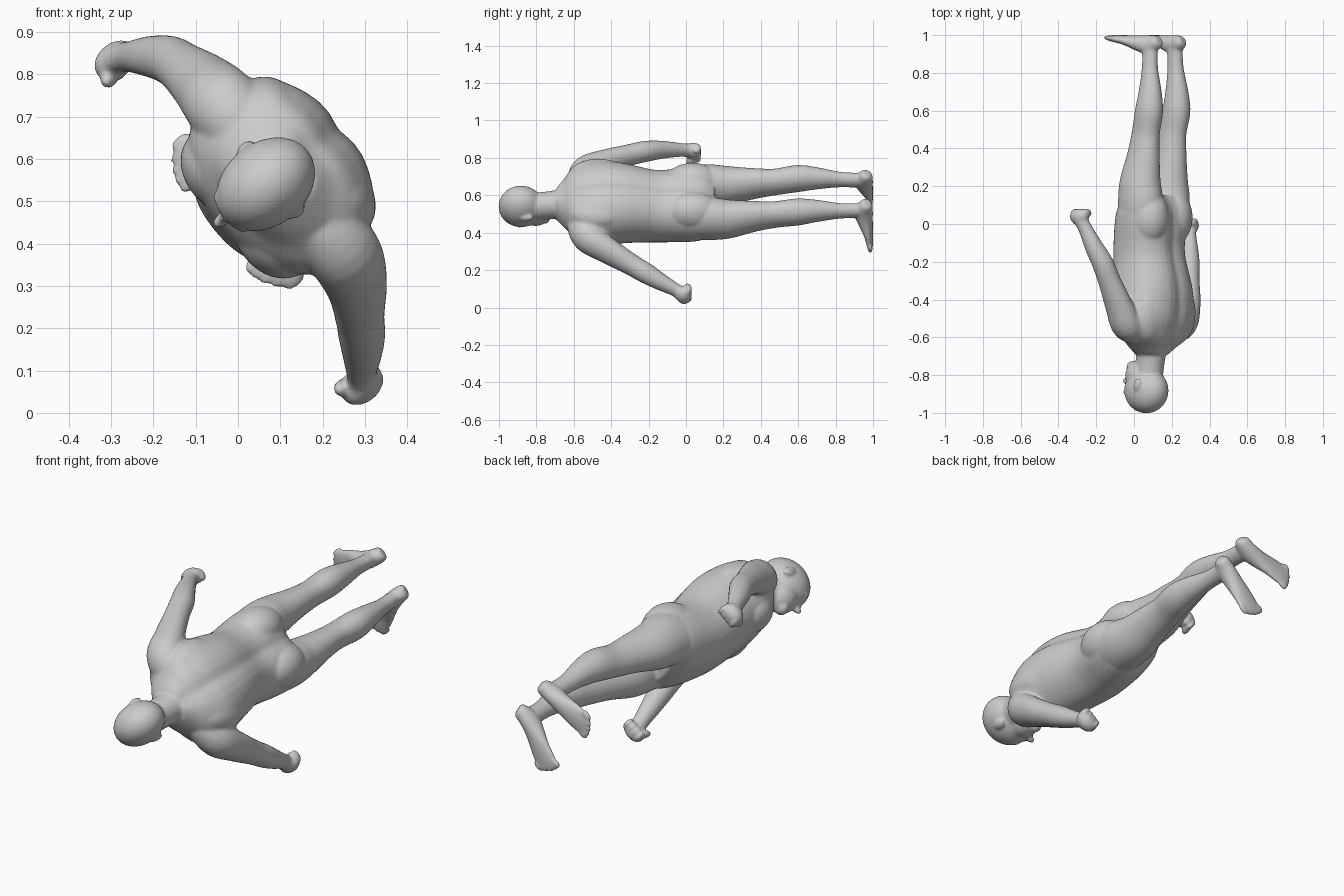
import bpy, bmesh, math
from mathutils import Vector, Matrix

# Body space: (lateral, forward, along), 'along' runs from crown (-1) to soles (+1)
bm = bmesh.new()

def smooth_rows(rows, n=5):
    out = []
    for i in range(len(rows) - 1):
        p0, p1 = rows[max(i - 1, 0)], rows[i]
        p2, p3 = rows[i + 1], rows[min(i + 2, len(rows) - 1)]
        for k in range(n):
            t = k / n
            out.append([0.5 * (2*b + (c-a)*t + (2*a-5*b+4*c-d)*t*t + (3*b-a-3*c+d)*t**3)
                        for a, b, c, d in zip(p0, p1, p2, p3)])
    return out + [list(rows[-1])]

def tube(rows, power=2.0, groove=0.0, sides=40):
    """Loft rows of (lateral, forward, along, half width, half depth)."""
    rows = smooth_rows(rows)
    pts = [Vector(r[:3]) for r in rows]
    rings = []
    for i, r in enumerate(rows):
        t = (pts[min(i + 1, len(pts) - 1)] - pts[max(i - 1, 0)]).normalized()
        u = (Vector((1, 0, 0)) - t * t.x).normalized()
        v = t.cross(u)
        ring = []
        for k in range(sides):
            an = 2 * math.pi * k / sides
            c, s = math.cos(an), math.sin(an)
            x = math.copysign(abs(c) ** (2 / power), c) * r[3]
            y = math.copysign(abs(s) ** (2 / power), s) * r[4]
            p = pts[i] + u * x + v * y
            if groove and p.y < r[1]:
                p.y += groove * math.exp(-(x / 0.04) ** 2)
            ring.append(bm.verts.new(p))
        rings.append(ring)
    for a, b in zip(rings, rings[1:]):
        for k in range(sides):
            j = (k + 1) % sides
            bm.faces.new((a[k], a[j], b[j], b[k]))
    bm.faces.new(rings[0][::-1])
    bm.faces.new(rings[-1])

def blob(c, r, tilt=0.0):
    m = Matrix.Translation(c) @ Matrix.Rotation(tilt, 4, 'X') @ Matrix.Diagonal((*r, 1))
    bmesh.ops.create_uvsphere(bm, u_segments=28, v_segments=18, radius=1, matrix=m)

# Torso with spine groove
tube([(0, -.01, -.69, .085, .085), (0, -.01, -.64, .15, .118), (0, -.015, -.58, .225, .153),
      (0, -.015, -.50, .25, .182), (0, -.012, -.36, .222, .190), (0, .010, -.2, .196, .178),
      (0, .012, -.1, .198, .170), (0, .0, 0, .210, .166), (0, -.01, .08, .210, .150),
      (0, -.01, .15, .17, .11)], power=2.25, groove=.014)
# Neck
tube([(0, .0, -.62, .11, .10), (0, 0, -.69, .078, .080), (0, .01, -.76, .072, .078),
      (0, .02, -.82, .072, .08)])

# Head: skull, jaw, chin, nose, brow, lips
blob((-.008, .025, -.882), (.099, .128, .120))
blob((-.008, .065, -.805), (.077, .084, .088))
blob((-.008, .118, -.755), (.037, .032, .030))
blob((-.008, .150, -.83), (.017, .036, .020))
blob((-.008, .142, -.855), (.012, .022, .036), -.3)
blob((-.008, .131, -.89), (.06, .022, .016))
blob((-.008, .138, -.79), (.03, .013, .014))

for s in (-1, 1):
    # Ear
    blob((s * .098 - .008, .008, -.85), (.012, .022, .035), .2)
    # Chest and shoulder blade
    blob((s * .10, .085, -.46), (.110, .088, .12))
    blob((s * .12, -.09, -.47), (.105, .080, .16))
    # Buttock
    blob((s * .098, -.062, .035), (.105, .114, .15))
    # Leg
    tube([(s * .10, -.01, .02, .107, .13), (s * .112, -.02, .12, .106, .128),
          (s * .115, -.02, .22, .098, .116), (s * .113, -.04, .36, .075, .094),
          (s * .112, -.055, .48, .064, .08), (s * .115, -.080, .60, .068, .078),
          (s * .112, -.085, .70, .056, .064), (s * .108, -.080, .82, .039, .046),
          (s * .105, -.078, .91, .036, .045), (s * .105, -.078, .97, .036, .05)])
    # Foot
    tube([(s * .100, -.140, .968, .024, .02), (s * .100, -.125, .963, .036, .036),
          (s * .106, -.07, .950, .041, .050), (s * .120, -.01, .958, .046, .042),
          (s * .143, .06, .974, .056, .026), (s * .160, .12, .982, .060, .018),
          (s * .166, .15, .986, .054, .013)])
    # Toes
    for k in range(5):
        blob((s * (.122 + .023 * k), .164 - .003 * k * k, .986),
             (.017 if k == 0 else .0125, .030, .013))

# Arms, held away from the body
arms = [
    [(-.13, -.01, -.57, .07, .08), (-.215, -.014, -.53, .085, .09), (-.282, -.01, -.43, .066, .078),
     (-.345, .004, -.30, .056, .062), (-.382, .018, -.21, .055, .058), (-.418, .05, -.12, .046, .050),
     (-.447, .088, -.02, .035, .038), (-.460, .112, .03, .037, .042)],
    [(.14, -.01, -.57, .07, .08), (.235, -.016, -.525, .083, .088), (.310, .006, -.42, .066, .076),
     (.375, .049, -.29, .056, .060), (.412, .073, -.215, .055, .056), (.447, .100, -.14, .046, .048),
     (.482, .130, -.055, .034, .038), (.505, .143, -.02, .037, .042)]]
for arm in arms:
    tube(arm)
    # Fist: palm, curled fingers, thumb
    c = Vector(arm[-1][:3])
    s = math.copysign(1, c.x)
    blob(c + Vector((0, .004, .01)), (.041, .056, .042))
    for k in range(4):
        blob(c + Vector((-s * .014, .042 - .027 * k, .028)), (.034, .0145, .024))
    blob(c + Vector((-s * .026, .046, .0)), (.020, .018, .036), .3)

# Turn body space into the leaning world pose
bm.transform(Matrix(((.63, -.777, 0, .09), (0, 0, 1, 0), (-.777, -.63, 0, .55), (0, 0, 0, 1))))
bmesh.ops.recalc_face_normals(bm, faces=bm.faces)
mesh = bpy.data.meshes.new("body")
bm.to_mesh(mesh)
bm.free()
body = bpy.data.objects.new("body", mesh)
bpy.context.collection.objects.link(body)

# Fuse all parts into one soft skin
rm = body.modifiers.new("fuse", 'REMESH')
rm.mode = 'VOXEL'
rm.voxel_size = .007
rm.use_smooth_shade = True
sm = body.modifiers.new("soften", 'SMOOTH')
sm.factor = .5
sm.iterations = 9
